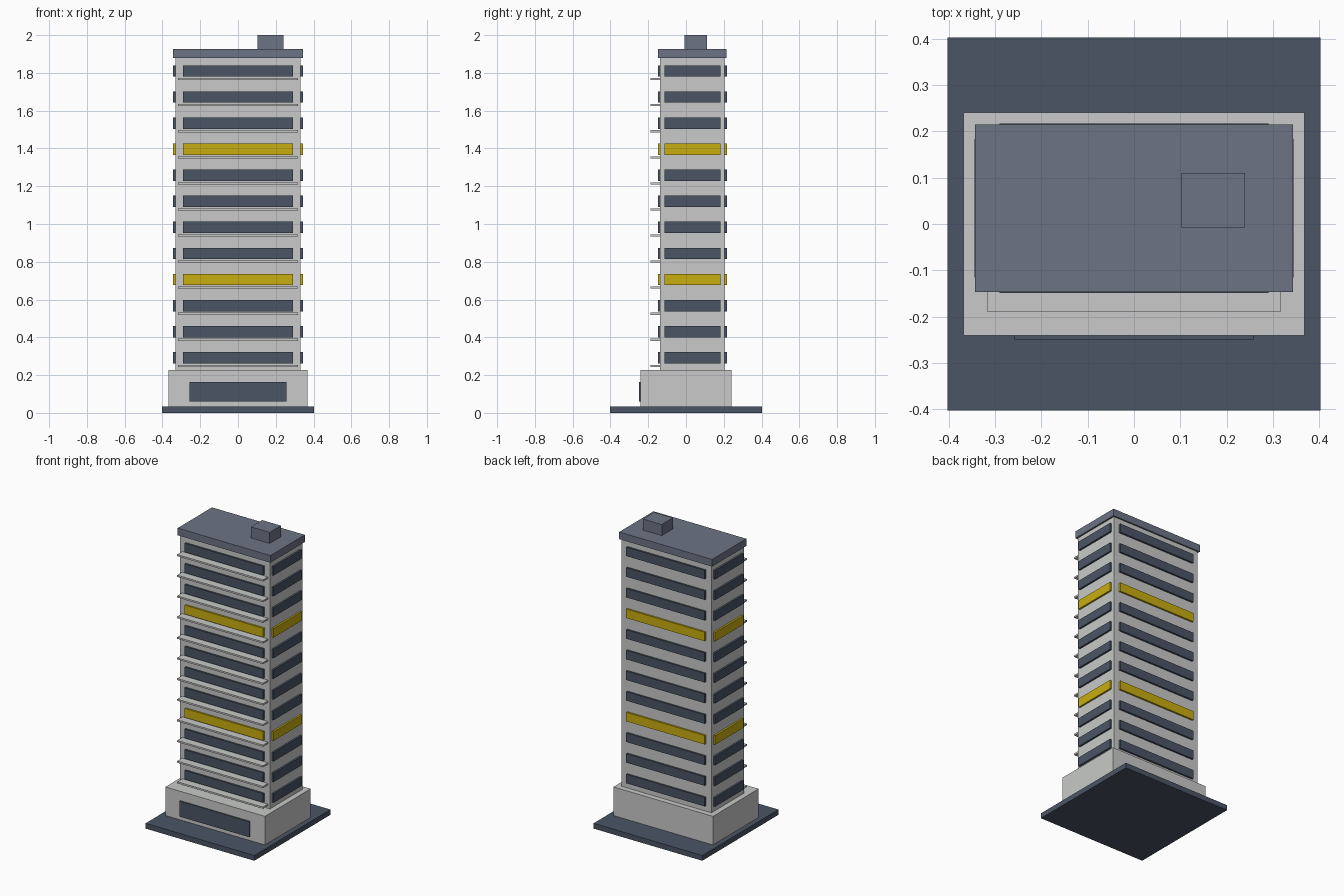
import bpy

cube = bpy.data.objects.get("Cube")
if cube:
    bpy.data.objects.remove(cube, do_unlink=True)


def material(name, rgb):
    m = bpy.data.materials.new(name)
    m.use_nodes = True
    m.diffuse_color = (*rgb, 1)
    m.node_tree.nodes["Principled BSDF"].inputs["Base Color"].default_value = (*rgb, 1)
    return m


CONCRETE = material("pale concrete", (0.578, 0.591, 0.578))
DARK = material("dark slate", (0.069, 0.091, 0.130))
ROOF = material("grey roof", (0.153, 0.174, 0.235))
LIT = material("yellow glass", (0.578, 0.423, 0.005))


def box(name, mat, x, y, z):
    """Box from (low, high) ranges on each axis."""
    ranges = (x, y, z)
    bpy.ops.mesh.primitive_cube_add(size=1, location=[(a + b) / 2 for a, b in ranges])
    ob = bpy.context.object
    ob.name = name
    ob.scale = [b - a for a, b in ranges]
    bpy.ops.object.transform_apply(location=False, rotation=False, scale=True)
    ob.data.materials.append(mat)
    return ob


def sym(half, centre=0):
    return (centre - half, centre + half)


# Plot, podium and entrance
box("ground_slab", DARK, sym(0.402), sym(0.402), (0, 0.035))
box("podium", CONCRETE, sym(0.368), sym(0.241), (0.035, 0.226))
box("entrance_glass", DARK, sym(0.258), (-0.249, -0.235), (0.06, 0.164))

# Tower, set back on the podium
YC = 0.034
HX, HY = 0.332, 0.171
box("tower", CONCRETE, sym(HX), sym(HY, YC), (0.226, 1.88))
box("roof_slab", ROOF, sym(0.343), sym(0.181, YC), (1.878, 1.926))
box("roof_plant_room", ROOF, (0.102, 0.24), (-0.008, 0.11), (1.926, 2.0))

# Window bands on all four sides, with a balcony ledge on the front of each floor
OUT = 0.012
for floor in range(12):
    z = 0.292 + 0.138 * floor
    glass = LIT if floor in (3, 8) else DARK
    band = sym(0.03, z)
    for side, s in (("front", -1), ("back", 1)):
        box(f"{side}_window_{floor + 1}", glass, sym(0.29), sym(OUT, YC + s * HY), band)
    for side, s in (("right", -1), ("left", 1)):
        box(f"{side}_window_{floor + 1}", glass, sym(OUT, s * HX), sym(0.149, YC), band)
    box(f"balcony_{floor + 1}", CONCRETE, sym(0.317), (-0.189, YC - HY + 0.005),
        sym(0.0055, z - 0.043))
